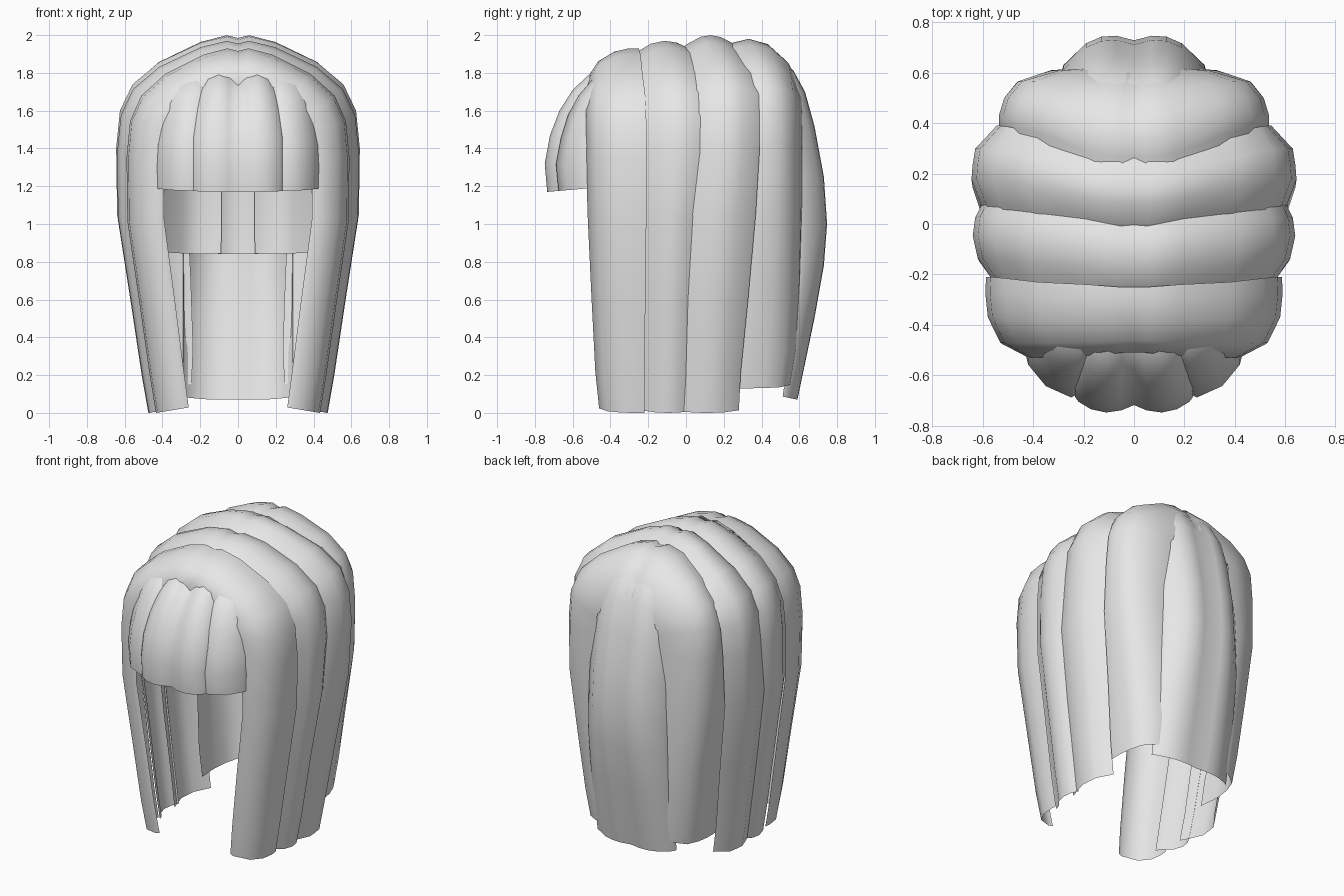
import bpy
import bmesh
from mathutils import Vector

cube = bpy.data.objects.get("Cube")
if cube:
    bpy.data.objects.remove(cube, do_unlink=True)

grey = bpy.data.materials.new("hair_grey")
grey.use_nodes = True
colour = (0.8, 0.8, 0.8, 1)
grey.diffuse_color = colour
grey.node_tree.nodes["Principled BSDF"].inputs["Base Color"].default_value = colour


def normals(path):
    """Outward normal at each point of a path that runs from crown to tip."""
    result = []
    for i in range(len(path)):
        a = Vector(path[max(i - 1, 0)])
        b = Vector(path[min(i + 1, len(path) - 1)])
        t = (b - a).normalized()
        result.append(Vector((-t.y, t.x)))
    result[0] = Vector((0, 1))
    return result


def loft(name, rows):
    """Skin a grid of points and mirror it across the middle."""
    bm = bmesh.new()
    grid = [[bm.verts.new(p) for p in row] for row in rows]
    for r, s in zip(grid, grid[1:]):
        for j in range(len(r) - 1):
            bm.faces.new((r[j], r[j + 1], s[j + 1], s[j]))
    bm.normal_update()
    middle = Vector((0, 0, 0.9))
    if sum(f.normal.dot(f.calc_center_median() - middle) for f in bm.faces) < 0:
        bmesh.ops.reverse_faces(bm, faces=bm.faces[:])
    mesh = bpy.data.meshes.new(name)
    bm.to_mesh(mesh)
    bm.free()
    mesh.shade_smooth()
    mesh.materials.append(grey)
    obj = bpy.data.objects.new(name, mesh)
    bpy.context.collection.objects.link(obj)
    mirror = obj.modifiers.new("mirror", "MIRROR")
    mirror.merge_threshold = 0.002


def blend(start, end, i, last):
    return start + (end - start) * max(0, min(i / last, 1))


# Arched outline shared by the bands that drape over the head
arch = [(0, 1.985), (0.06, 2), (0.2, 1.965), (0.42, 1.86), (0.56, 1.74), (0.625, 1.6),
        (0.645, 1.4), (0.64, 1.05), (0.57, 0.6), (0.51, 0.2), (0.475, 0)]


def band(name, half_width, top, bottom, front, back, section, tip):
    """Draped band: section holds (fraction front to back, crown inset, side inset)."""
    path = [(x * half_width / 0.645, bottom + z * (top - bottom) / 2) for x, z in arch]
    rows = []
    for i, ((x, z), n) in enumerate(zip(path, normals(path))):
        row = []
        for u, crown, side in section:
            d = blend(crown, side, i, 5) * blend(1, tip, i - 6, 4)
            row.append((x - n.x * d, front[i] + (back[i] - front[i]) * u, z - n.y * d))
        rows.append(row)
    loft(name, rows)


# Seams between neighbouring bands, from crown to tip
seam_a = [-.51, -.51, -.52, -.525, -.53, -.53, -.53, -.52, -.5, -.48, -.46]
seam_b = [-.25, -.25, -.24, -.23, -.215, -.21, -.21, -.21, -.215, -.22, -.22]
seam_c = [0, 0, .03, .06, .08, .09, .085, .045, .02, .01, 0]
seam_d = [.265, .265, .28, .35, .385, .39, .39, .37, .33, .29, .28]
seam_e = [.6, .6, .61, .61, .61, .61, .61, .61, .6, .58, .55]

band("front_band", 0.59, 1.93, 0, seam_a, seam_b,
     [(.03, .21, .2), (0, .13, .17), (.18, .07, .06), (.5, .02, .01), (.8, 0, 0), (1, 0, .003)],
     .88)
band("middle_band", 0.64, 1.97, 0, seam_b, seam_c,
     [(-.2, .1, .09), (0, .05, .07), (.25, .015, .02), (.55, 0, 0), (.8, .01, .01),
      (1, .03, .04)], .9)
band("crown_band", 0.645, 2, 0, seam_c, seam_d,
     [(-.25, .12, .07), (0, .055, .035), (.3, .01, 0), (.5, 0, .005), (.7, .01, .015),
      (1, .04, .1)], .8)
band("rear_band", 0.535, 1.98, 0.13, seam_d, seam_e,
     [(-.4, .06, .02), (0, .02, 0), (.2, 0, 0), (.5, .03, .02), (.8, .13, .075),
      (1, .25, .23), (1.02, .3, .3)], .5)


def strip(name, side, path, section, widths, curl):
    """Hanging strip: section holds (x, inset); side is the y direction."""
    rows = []
    for i, ((y, z), n) in enumerate(zip(path, normals(path))):
        k = blend(*curl, i, 4) * blend(1, .5, i - 6, 3)
        w = blend(*widths, i, 4)
        rows.append([(x * w, side * (y - n.x * d * k), z - n.y * d * k) for x, d in section])
    loft(name, rows)


# Long strips down the back
back_path = [(.4, 1.945), (.5, 1.88), (.57, 1.81), (.63, 1.7), (.68, 1.52), (.73, 1.25),
             (.747, 1), (.73, .78), (.68, .5), (.59, .07)]
strip("back_strip", 1, back_path,
      [(0, .018), (.07, 0), (.13, .004), (.19, .03), (.28, .12), (.29, .16)],
      (.85, 1), (.8, 1))

# Fringe over the forehead
fringe_path = [(.42, 1.82), (.52, 1.785), (.6, 1.71), (.67, 1.6), (.72, 1.47),
               (.748, 1.32), (.735, 1.17)]
strip("fringe_centre", -1, fringe_path,
      [(0, .035), (.05, .01), (.11, 0), (.17, .015), (.22, .05), (.235, .075)],
      (.9, 1), (1.6, .85))
strip("fringe_side", -1, fringe_path,
      [(.2, .085), (.25, .06), (.35, .105), (.42, .19), (.43, .23)], (.82, 1), (.4, 1))

# Short under layer inside the back
under_path = [(.35, 1.7), (.45, 1.5), (.49, 1.2), (.47, .84)]
strip("under_centre", 1, under_path, [(0, 0), (.06, .01), (.11, .04)], (1, 1), (1, 1))
strip("under_side", 1, under_path, [(.09, .05), (.2, .02), (.3, .08), (.4, .2)],
      (.95, 1), (1, 1))
